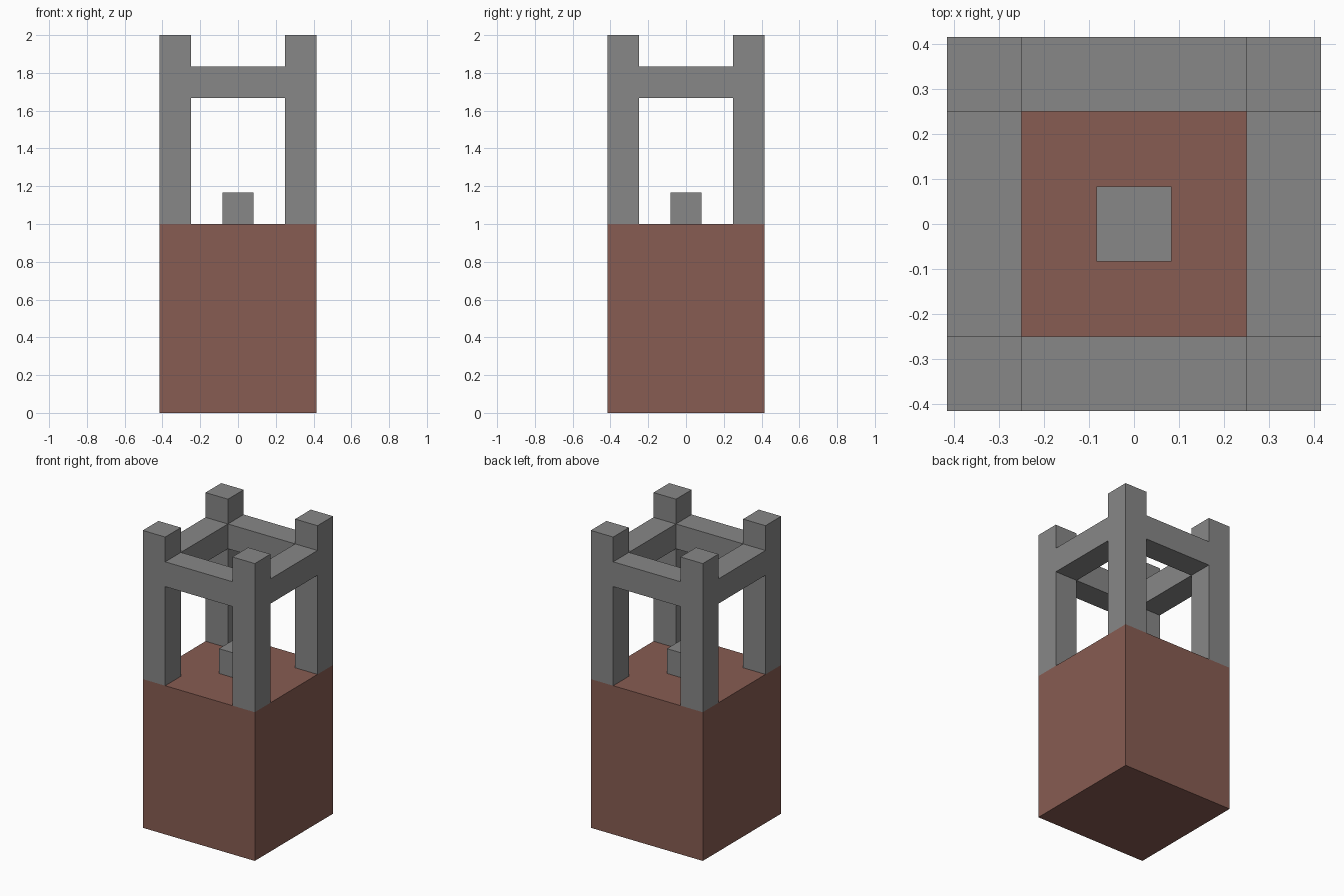
import bpy
import bmesh
from mathutils import Matrix, Vector

cube = bpy.data.objects.get("Cube")
if cube:
    bpy.data.objects.remove(cube, do_unlink=True)

UNIT = 1 / 6           # thickness of posts and beams
HALF = 2.5 * UNIT      # half width of the base
POST = HALF - UNIT / 2  # centre line of posts and beams


def make_material(name, rgb):
    mat = bpy.data.materials.new(name)
    mat.use_nodes = True
    mat.diffuse_color = (*rgb, 1)
    mat.node_tree.nodes["Principled BSDF"].inputs["Base Color"].default_value = (*rgb, 1)
    return mat


def box(name, centre, size, mat):
    mesh = bpy.data.meshes.new(name)
    bm = bmesh.new()
    bmesh.ops.create_cube(bm, size=1, matrix=Matrix.Diagonal(Vector((*size, 1))))
    bm.to_mesh(mesh)
    bm.free()
    mesh.materials.append(mat)
    obj = bpy.data.objects.new(name, mesh)
    obj.location = centre
    bpy.context.collection.objects.link(obj)
    return obj


brick = make_material("reddish brown", (0.242, 0.107, 0.084))
stone = make_material("stone grey", (0.242, 0.242, 0.242))

# Solid base and the small block at its centre
box("base_block", (0, 0, 0.5), (2 * HALF, 2 * HALF, 1), brick)
box("centre_block", (0, 0, 1 + UNIT / 2), (UNIT, UNIT, UNIT), stone)

# Four corner posts
for x, side in ((-1, "right"), (1, "left")):
    for y, end in ((-1, "front"), (1, "back")):
        box(f"{end}_{side}_post", (x * POST, y * POST, 1.5), (UNIT, UNIT, 1), stone)

# Beams joining the posts
beam_z = 2 - 1.5 * UNIT
span = 3 * UNIT
for s, end, side in ((-1, "front", "right"), (1, "back", "left")):
    box(f"{end}_beam", (0, s * POST, beam_z), (span, UNIT, UNIT), stone)
    box(f"{side}_beam", (s * POST, 0, beam_z), (UNIT, span, UNIT), stone)
